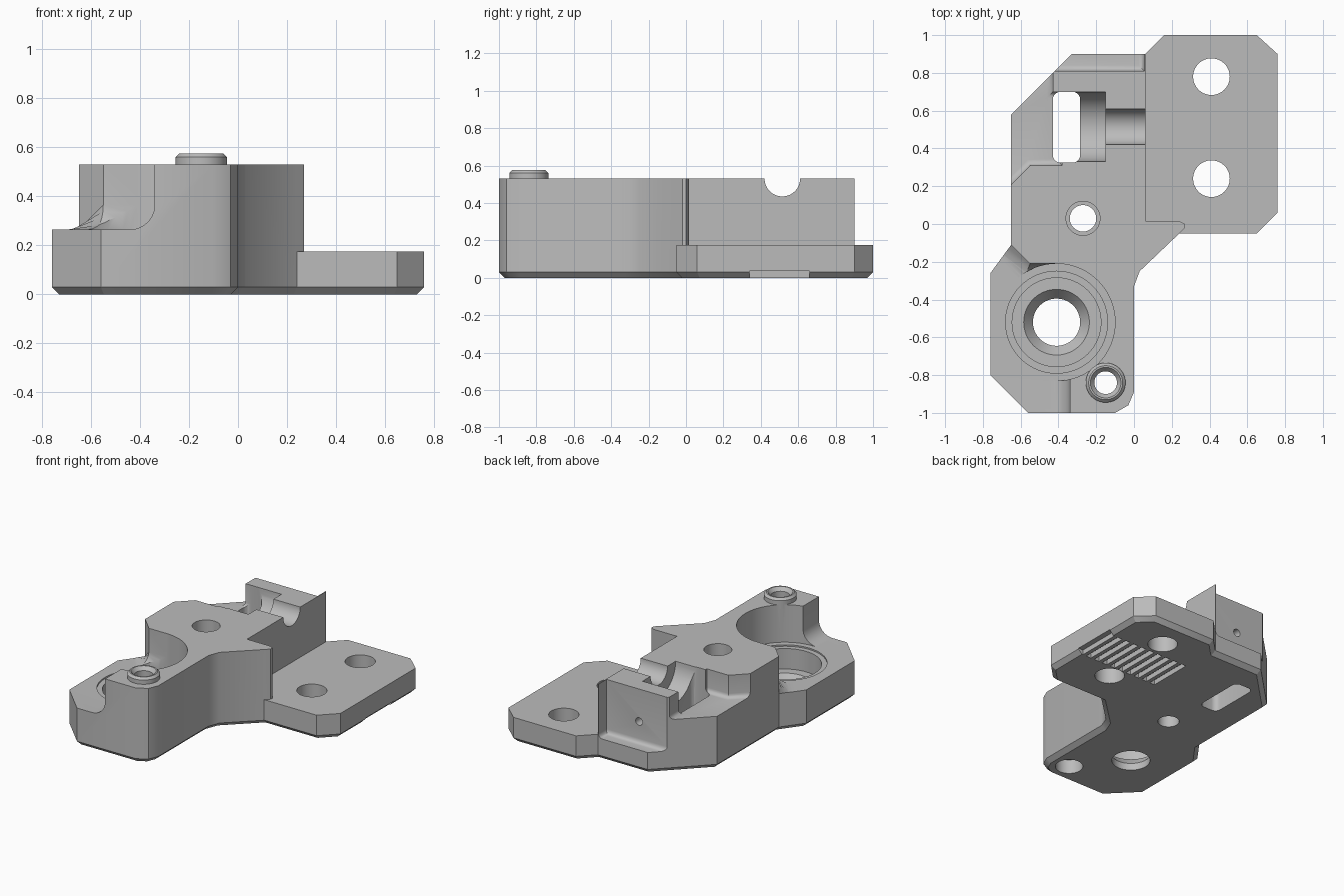
import bpy, bmesh, math
from mathutils import Matrix

if "Cube" in bpy.data.objects:
    bpy.data.objects.remove(bpy.data.objects["Cube"])

grey = bpy.data.materials.new("plain grey")
grey.use_nodes = True
COLOUR = (0.5, 0.5, 0.5, 1)
grey.diffuse_color = COLOUR
grey.node_tree.nodes["Principled BSDF"].inputs["Base Color"].default_value = COLOUR


def to_object(name, bm):
    bmesh.ops.recalc_face_normals(bm, faces=bm.faces)
    mesh = bpy.data.meshes.new(name)
    bm.to_mesh(mesh)
    bm.free()
    mesh.materials.append(grey)
    obj = bpy.data.objects.new(name, mesh)
    bpy.context.collection.objects.link(obj)
    return obj


def prism(name, outline, z0, z1, edge=0, segments=1, corner=0):
    """Extruded outline; edge rounds the bottom rim, corner the upright edges."""
    bm = bmesh.new()
    face = bm.faces.new([bm.verts.new((x, y, z0)) for x, y in outline])
    top = bmesh.ops.extrude_face_region(bm, geom=[face])["geom"]
    for v in top:
        if isinstance(v, bmesh.types.BMVert):
            v.co.z = z1
    if corner:
        upright = [e for e in bm.edges if abs(e.verts[0].co.z - e.verts[1].co.z) > 0.01]
        bmesh.ops.bevel(bm, geom=upright, offset=corner, segments=5, profile=0.5, affect='EDGES')
    if edge:
        rim = [e for e in bm.edges if all(abs(v.co.z - z0) < 1e-5 for v in e.verts)]
        bmesh.ops.bevel(bm, geom=rim, offset=edge, segments=segments, profile=0.5, affect='EDGES')
    return to_object(name, bm)


def box(name, x0, x1, y0, y1, z0, z1, **kw):
    return prism(name, [(x0, y0), (x1, y0), (x1, y1), (x0, y1)], z0, z1, **kw)


def cone(name, x, y, z0, z1, r0, r1=None, axis='Z'):
    """Round solid whose length runs from z0 to z1 on the chosen axis."""
    bm = bmesh.new()
    bmesh.ops.create_cone(bm, cap_ends=True, segments=64, radius1=r0,
                          radius2=r0 if r1 is None else r1, depth=z1 - z0)
    turn = Matrix.Identity(4)
    place = (x, y, (z0 + z1) / 2)
    if axis == 'X':   # x, y hold the y, z centre
        turn, place = Matrix.Rotation(math.pi / 2, 4, 'Y'), ((z0 + z1) / 2, x, y)
    if axis == 'Y':   # x, y hold the x, z centre
        turn, place = Matrix.Rotation(-math.pi / 2, 4, 'X'), (x, (z0 + z1) / 2, y)
    bm.transform(Matrix.Translation(place) @ turn)
    return to_object(name, bm)


def combine(body, tool, operation='DIFFERENCE'):
    mod = body.modifiers.new("cut", 'BOOLEAN')
    mod.operation, mod.solver, mod.object = operation, 'EXACT', tool
    bpy.context.view_layer.objects.active = body
    bpy.ops.object.modifier_apply(modifier=mod.name)
    bpy.data.objects.remove(tool)


# Full footprint with a chamfered underside
body = prism("bracket_body", [
    (-0.56, -1), (-0.10, -1), (-0.03, -0.96), (0, -0.89), (0, -0.33), (0.03, -0.25),
    (0.24, -0.05), (0.65, -0.05), (0.76, 0.06), (0.76, 0.90), (0.65, 1), (0.16, 1),
    (0.06, 0.90), (-0.33, 0.90), (-0.65, 0.58), (-0.65, -0.11), (-0.76, -0.26),
    (-0.76, -0.80)], 0, 0.53, edge=0.03)

# Low mounting plate beside the pointed wing
combine(body, prism("plate_cut", [
    (0.06, 0.015), (0.24, 0.015), (0.27, 0.0), (0.27, -0.02), (0.24, -0.05),
    (0.24, -0.3), (1.2, -0.3), (1.2, 1.2), (0.06, 1.2)], 0.175, 1))

# Filleted front step and the round seat above it
combine(body, prism("front_step_cut", [
    (-1.2, -1.2), (-0.34, -1.2), (-0.34, -0.5), (-0.41, -0.21), (-0.55, -0.21),
    (-0.65, -0.11), (-1.2, 0.44)], 0.265, 1, edge=0.1, segments=6))
combine(body, cone("seat_cut", -0.41, -0.52, 0.265, 1, 0.31))

# Back ledge and left ledge
combine(body, box("back_ledge_cut", -1, 0.055, 0.81, 1.3, 0.15, 1, edge=0.03, segments=4))
combine(body, prism("left_ledge_cut", [
    (-0.43, 1.2), (-1.2, 1.2), (-1.2, -0.34), (-0.55, 0.31), (-0.38, 0.31),
    (-0.38, 0.70), (-0.43, 0.70)], 0.37, 1, edge=0.03, segments=4))

# Slot through the body, with stepped round channel
combine(body, box("slot_cut", -0.43, -0.285, 0.325, 0.70, -1, 1, corner=0.04))
combine(body, cone("wide_channel_cut", 0.515, 0.53, -0.32, -0.15, 0.185, axis='X'))
combine(body, cone("narrow_channel_cut", 0.515, 0.53, -0.2, 0.3, 0.095, axis='X'))
combine(body, cone("wall_pin_cut", -0.2, 0.30, 0.66, 1, 0.027, axis='Y'))

# Raised collar on the front post
combine(body, cone("collar", -0.15, -0.84, 0.5, 0.56, 0.105), 'UNION')
combine(body, cone("collar_rim", -0.15, -0.84, 0.56, 0.575, 0.105, 0.09), 'UNION')

# Bearing recess and round holes: x, y, bottom, top, lower radius, upper radius
for i, spec in enumerate([
        (-0.41, -0.52, 0.255, 0.5, 0.27, 0.27),
        (-0.41, -0.52, 0.11, 0.5, 0.235, 0.235),
        (-0.41, -0.52, 0.05, 0.12, 0.125, 0.182),
        (-0.41, -0.52, -0.1, 0.3, 0.125, 0.125),
        (-0.27, 0.03, -0.1, 1, 0.07, 0.07),
        (-0.27, 0.03, 0.1, 1, 0.09, 0.09),
        (-0.15, -0.84, -0.1, 1, 0.06, 0.06),
        (-0.15, -0.84, -0.1, 0.1, 0.09, 0.09),
        (-0.15, -0.84, 0.55, 0.58, 0.06, 0.085),
        (0.41, 0.24, -0.1, 1, 0.097, 0.097),
        (0.41, 0.78, -0.1, 1, 0.097, 0.097)]):
    combine(body, cone("hole_cut_%d" % i, *spec))

# Row of grip grooves under the plate
for i in range(10):
    x = 0.11 + i * 0.068
    combine(body, box("groove_cut", x, x + 0.04, 0.34, 0.66, -0.1, 0.035))

bpy.ops.object.select_all(action='DESELECT')
body.select_set(True)
bpy.context.view_layer.objects.active = body
bpy.ops.object.shade_smooth_by_angle(angle=math.radians(30))
